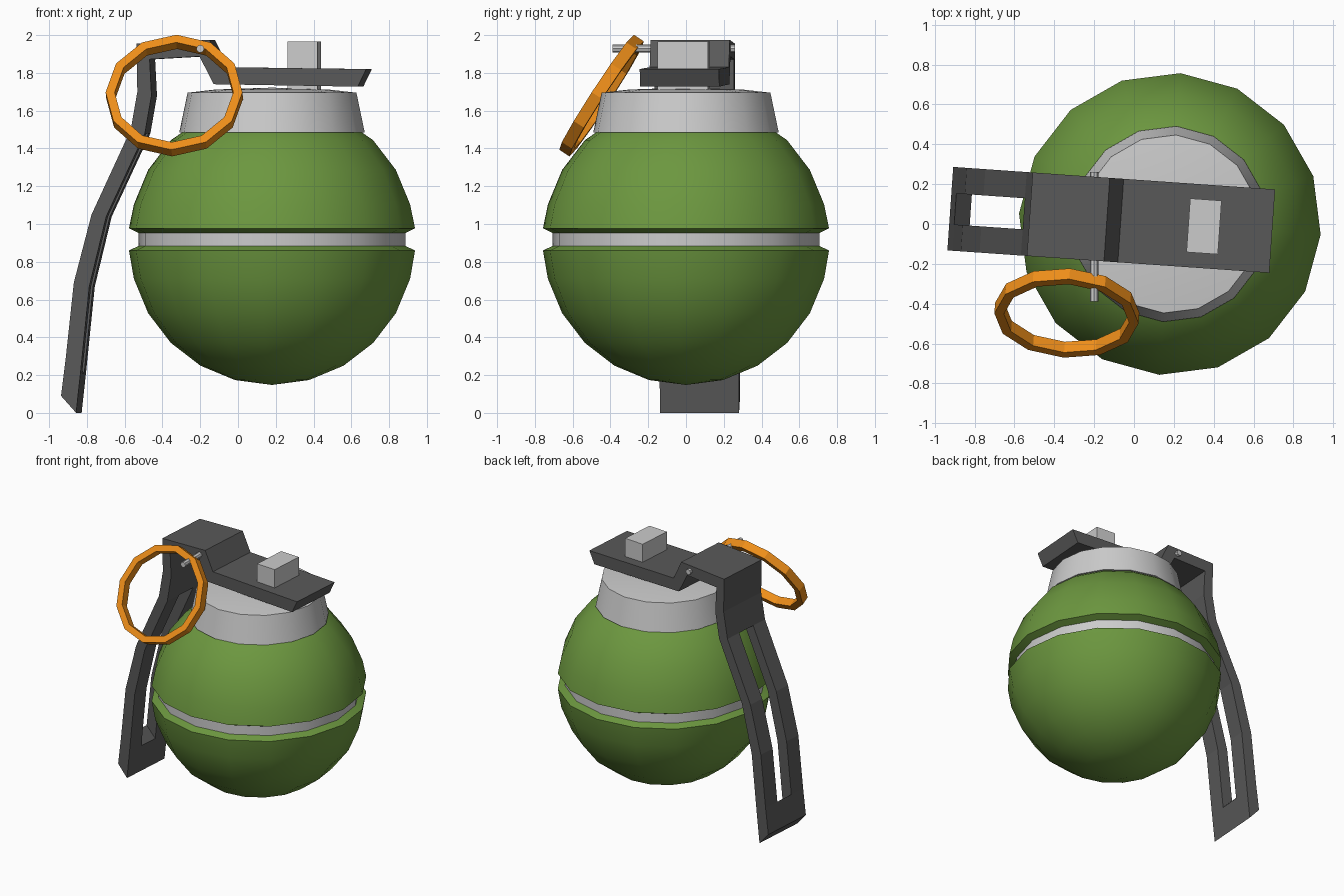
import bpy, bmesh
from math import radians, sin, cos, pi
from mathutils import Matrix, Vector

if "Cube" in bpy.data.objects:
    bpy.data.objects.remove(bpy.data.objects["Cube"])

CX, R, MID = 0.18, 0.759, 0.907
# The whole model is turned slightly about the body's axis
TURN = Matrix.Translation((CX, 0, 0)) @ Matrix.Rotation(radians(-4), 4, 'Z') @ Matrix.Translation((-CX, 0, 0))


def material(name, rgb):
    m = bpy.data.materials.new(name)
    m.diffuse_color = (*rgb, 1)
    m.use_nodes = True
    m.node_tree.nodes["Principled BSDF"].inputs["Base Color"].default_value = m.diffuse_color
    return m


GREEN = material("green_paint", (0.15, 0.31, 0.05))
DARK = material("dark_metal", (0.10, 0.10, 0.10))
ORANGE = material("orange_paint", (0.85, 0.27, 0.01))


def finish(name, bm, mat=None, smooth=False):
    bmesh.ops.remove_doubles(bm, verts=bm.verts, dist=1e-5)
    bmesh.ops.recalc_face_normals(bm, faces=bm.faces)
    me = bpy.data.meshes.new(name)
    bm.to_mesh(me)
    bm.free()
    ob = bpy.data.objects.new(name, me)
    bpy.context.collection.objects.link(ob)
    if mat:
        me.materials.append(mat)
    if smooth:
        bpy.ops.object.select_all(action='DESELECT')
        ob.select_set(True)
        bpy.context.view_layer.objects.active = ob
        bpy.ops.object.shade_smooth_by_angle(angle=radians(28))
    return ob


def lathe(name, profile, matrix, sides, mat=None, smooth=False, closed=False):
    """Spin (radius, height) points about local z."""
    bm = bmesh.new()
    vs = [bm.verts.new((r, 0, z)) for r, z in profile]
    pairs = list(zip(vs, vs[1:])) + ([(vs[-1], vs[0])] if closed else [])
    es = [bm.edges.new(p) for p in pairs]
    bmesh.ops.spin(bm, geom=vs + es, cent=(0, 0, 0), axis=(0, 0, 1),
                   angle=2 * pi, steps=sides, use_duplicate=False)
    bm.transform(matrix)
    return finish(name, bm, mat, smooth)


AXIS = TURN @ Matrix.Translation((CX, 0, 0))


def arc(degrees):
    return [(R * sin(radians(a)), MID - R * cos(radians(a))) for a in degrees]


# Body: two green shells with a metal band in the groove between them
lathe("lower_shell", arc(range(0, 76, 15)) + [(R, 0.86), (0.709, 0.883)], AXIS, 16, GREEN, True)
lathe("upper_shell", [(0.709, 0.953), (R, 0.977)] + arc((105, 120, 135)) + [(0.47, 1.49), (0, 1.49)],
      AXIS, 16, GREEN, True)
lathe("middle_band", [(0.709, 0.883), (0.709, 0.953)], AXIS, 16, None, True)

# Collar with a shallow domed lid
lathe("collar", [(0, 1.485), (0.492, 1.485), (0.448, 1.695), (0.3, 1.712), (0, 1.722)], AXIS, 16, None, True)

# Safety lever: (outer x, z, inner x, z) stations, three columns wide, slotted
STATIONS = [
    (0.695, 1.82, 0.65, 1.727), (-0.067, 1.83, -0.115, 1.74),
    (-0.137, 1.975, -0.19, 1.887), (-0.525, 1.955, -0.455, 1.872),
    (-0.52, 1.70, -0.445, 1.68), (-0.555, 1.50, -0.48, 1.48),
    (-0.763, 1.05, -0.685, 1.04), (-0.857, 0.69, -0.775, 0.67),
    (-0.90, 0.29, -0.822, 0.21), (-0.925, 0.09, -0.845, 0.0)]
COLUMNS = (-0.21, -0.078, 0.078, 0.21)
SLOT = range(5, 8)


def solid(i, j):
    return 0 <= i < len(STATIONS) - 1 and 0 <= j < 3 and not (j == 1 and i in SLOT)


bm = bmesh.new()
grid = [[[bm.verts.new((s[k], y, s[k + 1])) for k in (0, 2)] for y in COLUMNS] for s in STATIONS]
for i in range(len(STATIONS) - 1):
    for j in range(3):
        if not solid(i, j):
            continue
        a, b, c, d = grid[i][j], grid[i + 1][j], grid[i + 1][j + 1], grid[i][j + 1]
        for k in (0, 1):
            bm.faces.new([v[k] for v in (a, b, c, d)])
        for ni, nj, p, q in ((i, j - 1, a, b), (i + 1, j, b, c), (i, j + 1, c, d), (i - 1, j, d, a)):
            if not solid(ni, nj):
                bm.faces.new((p[0], q[0], q[1], p[1]))
bm.transform(TURN)
finish("safety_lever", bm, DARK)

# Stud through the lever plate, slightly tapered
bm = bmesh.new()
bmesh.ops.create_cube(bm, size=1, matrix=Matrix.Translation((0.352, 0, 1.83)) @ Matrix.Diagonal((0.158, 0.27, 0.27, 1)))
bm.transform(TURN)
finish("top_stud", bm)

# Pin crossing the lever
lathe("pin", [(0, -0.325), (0.021, -0.325), (0.021, 0.325), (0, 0.325)],
      Matrix.Translation((-0.2, -0.065, 1.928)) @ Matrix.Rotation(radians(90), 4, 'X'), 8, None, True)

# Pull ring hanging from the pin
lathe("pull_ring", [(0.363, -0.032), (0.363, 0.032), (0.315, 0.032), (0.315, -0.032)],
      Matrix.Translation((-0.337, -0.447, 1.68)) @ Matrix.Rotation(radians(-4), 4, 'Z')
      @ Matrix.Rotation(radians(57), 4, 'X'), 12, ORANGE, closed=True)
